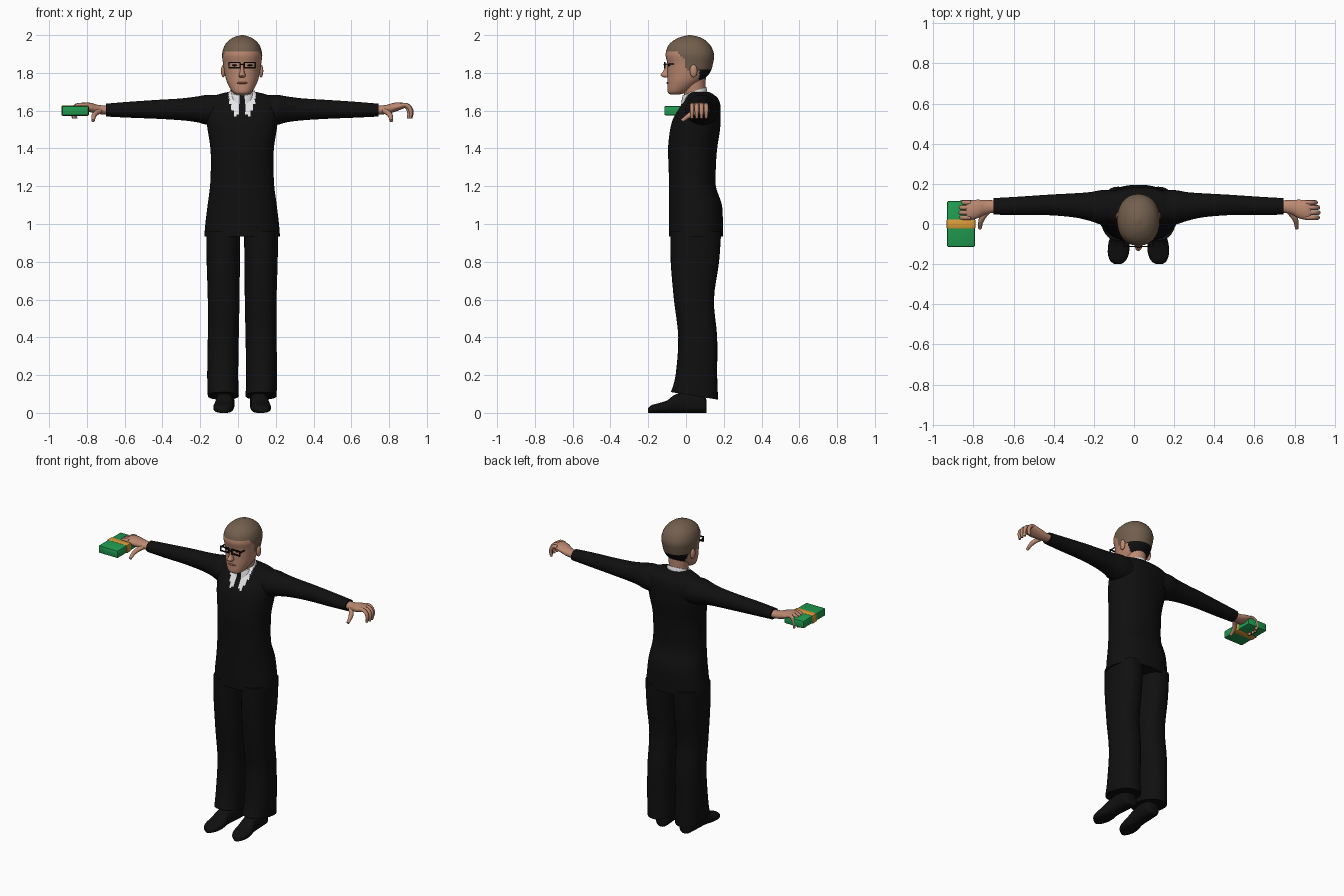
import bpy, bmesh, math
from mathutils import Vector, Matrix

old = bpy.data.objects.get("Cube")
if old:
    bpy.data.objects.remove(old, do_unlink=True)

CX = 0.022  # body's centre line


def material(name, r, g, b):
    m = bpy.data.materials.new(name)
    m.use_nodes = True
    m.diffuse_color = (r, g, b, 1)
    bsdf = next(n for n in m.node_tree.nodes if n.type == 'BSDF_PRINCIPLED')
    bsdf.inputs["Base Color"].default_value = (r, g, b, 1)
    bsdf.inputs["Roughness"].default_value = 0.8
    return m


SUIT = material("suit black", 0.005, 0.005, 0.005)
SHIRT = material("shirt white", 0.8, 0.8, 0.82)
SKIN = material("skin", 0.5, 0.25, 0.165)
LIPS = material("lips", 0.4, 0.16, 0.11)
HAIR = material("hair brown", 0.17, 0.115, 0.075)
GREEN = material("bundle green", 0.015, 0.33, 0.08)
BAND = material("band orange", 0.7, 0.33, 0.04)


def finish(name, bm, mats, rule=None, angle=50):
    bmesh.ops.recalc_face_normals(bm, faces=bm.faces[:])
    if rule:
        for f in bm.faces:
            f.material_index = rule(f.calc_center_median())
    me = bpy.data.meshes.new(name)
    bm.to_mesh(me)
    bm.free()
    for m in mats:
        me.materials.append(m)
    ob = bpy.data.objects.new(name, me)
    bpy.context.collection.objects.link(ob)
    bpy.ops.object.select_all(action='DESELECT')
    ob.select_set(True)
    bpy.context.view_layer.objects.active = ob
    bpy.ops.object.shade_smooth_by_angle(angle=math.radians(angle))
    return ob


def smooth_rings(rings, steps):
    """Catmull-Rom interpolation through the given sections."""
    out, n = [], len(rings)
    for i in range(n - 1):
        p = [Vector(rings[min(max(i + k, 0), n - 1)]) for k in (-1, 0, 1, 2)]
        for s in range(steps):
            t = s / steps
            out.append(p[1] + 0.5 * t * ((p[2] - p[0])
                       + t * (2 * p[0] - 5 * p[1] + 4 * p[2] - p[3])
                       + t * t * (3 * p[1] - p[0] - 3 * p[2] + p[3])))
    return out + [Vector(rings[-1])]


def loft(name, axis, rings, mats, seg=32, steps=4, power=2.0, rule=None, warp=None):
    """Skin rounded sections (position, centre a, centre b, radius a, radius b)."""
    bm, loops = bmesh.new(), []
    for t, a, b, ra, rb in smooth_rings(rings, steps):
        loop = []
        for k in range(seg):
            c, s = math.cos(math.tau * k / seg), math.sin(math.tau * k / seg)
            u = a + ra * math.copysign(abs(c) ** (2 / power), c)
            v = b + rb * math.copysign(abs(s) ** (2 / power), s)
            co = Vector({'x': (t, u, v), 'y': (u, t, v), 'z': (u, v, t)}[axis])
            loop.append(bm.verts.new(warp(co) if warp else co))
        loops.append(loop)
    for lo, hi in zip(loops, loops[1:]):
        for k in range(seg):
            j = (k + 1) % seg
            bm.faces.new((lo[k], lo[j], hi[j], hi[k]))
    bm.faces.new(loops[0])
    bm.faces.new(loops[-1])
    return finish(name, bm, mats, rule)


def ball(name, centre, radii, mat):
    bm = bmesh.new()
    bmesh.ops.create_uvsphere(bm, u_segments=16, v_segments=10, radius=1,
                              matrix=Matrix.LocRotScale(Vector(centre), None, Vector(radii)))
    return finish(name, bm, [mat])


def box(name, centre, size, mat, bevel=0.0):
    bm = bmesh.new()
    bmesh.ops.create_cube(bm, size=1, matrix=Matrix.LocRotScale(Vector(centre), None, Vector(size)))
    if bevel:
        bmesh.ops.bevel(bm, geom=bm.edges[:], offset=bevel, segments=2, affect='EDGES', profile=0.5)
    return finish(name, bm, [mat], angle=30)


def tube(name, points, radius, mat):
    """Tapered digit along a few points."""
    cu = bpy.data.curves.new(name, 'CURVE')
    cu.dimensions = '3D'
    cu.bevel_depth, cu.bevel_resolution, cu.use_fill_caps = radius, 3, True
    sp = cu.splines.new('BEZIER')
    sp.bezier_points.add(len(points) - 1)
    for i, (bp, co) in enumerate(zip(sp.bezier_points, points)):
        bp.co = co
        bp.radius = 0.65 if i == len(points) - 1 else 1
        bp.handle_left_type = bp.handle_right_type = 'AUTO'
    sp.resolution_u = 5
    cu.materials.append(mat)
    ob = bpy.data.objects.new(name, cu)
    bpy.context.collection.objects.link(ob)
    bpy.ops.object.select_all(action='DESELECT')
    ob.select_set(True)
    bpy.context.view_layer.objects.active = ob
    bpy.ops.object.convert(target='MESH')


# Jacket with the shirt opening and tie coloured on its chest
def chest_colour(c):
    dx = abs(c.x - CX)
    if c.y > 0.05 or c.z < 1.575:
        return 0
    if dx < 0.012 + 0.1 * (1.69 - c.z):
        return 0
    return 1 if dx < min(0.07, 0.045 + 0.35 * (c.z - 1.58)) else 0


body = [(.935, .0525, .2, .143), (1.0, .052, .195, .143), (1.1, .05, .183, .14),
        (1.2, .034, .17, .124), (1.3, .033, .166, .125), (1.4, .035, .168, .13),
        (1.5, .048, .183, .132), (1.56, .058, .19, .125), (1.62, .075, .198, .108),
        (1.66, .082, .185, .09), (1.685, .075, .13, .072), (1.7, .065, .07, .055)]
loft("jacket", 'z', [(z, CX, cy, rx, ry) for z, cy, rx, ry in body],
     [SUIT, SHIRT], seg=96, steps=6, power=2.2, rule=chest_colour)

# Neck and tilted collar
loft("neck", 'z', [(1.64, CX, .05, .06, .055), (1.7, CX, .045, .058, .058),
                   (1.78, CX, .035, .065, .07)], [SKIN])
loft("collar", 'z', [(1.65, CX, .045, .076, .072), (1.69, CX, .045, .07, .066),
                     (1.705, CX, .045, .066, .062)], [SUIT, SHIRT], seg=64,
     rule=lambda c: 0 if abs(c.x - CX) < .014 and c.y < .02 else 1,
     warp=lambda v: v + Vector((0, 0, .35 * (v.y - .05))))


# Head with hairline and dark nape coloured by region
def head_colour(c):
    if c.y > .07 and c.z < 1.82:
        return 2
    if c.y < -.05:
        line = 1.915
    elif c.y < 0:
        line = 1.915 - (c.y + .05) * 1.1
    else:
        line = 1.81
    return 1 if c.z > line else 0


skull = [(1.685, -.06, .028, .022), (1.7, -.045, .052, .052), (1.75, -.01, .08, .088),
         (1.8, .014, .093, .112), (1.85, .022, .101, .121), (1.9, .02, .106, .128),
         (1.95, .018, .09, .108), (1.985, .02, .052, .062), (2.0, .02, .006, .006)]
loft("head", 'z', [(z, CX, cy, rx, ry) for z, cy, rx, ry in skull],
     [SKIN, HAIR, SUIT], seg=64, steps=8, power=2.15, rule=head_colour)
loft("nose", 'z', [(1.775, CX, -.1, .012, .014), (1.787, CX, -.108, .018, .027),
                   (1.81, CX, -.1, .011, .02), (1.85, CX, -.095, .008, .01)], [SKIN], seg=16)
ball("mouth", (CX, -.094, 1.747), (.028, .01, .006), LIPS)
ball("chin", (CX, -.075, 1.71), (.032, .024, .018), SKIN)

# Glasses
box("glasses_bridge", (CX, -.117, 1.845), (.02, .006, .006), SUIT)
for s, side in ((1, "left"), (-1, "right")):
    gx = CX + s * .04
    for dz in (-.014, .014):
        box(side + "_rim_bar", (gx, -.112, 1.841 + dz), (.062, .007, .007), SUIT)
    for dx in (-.029, .029):
        box(side + "_rim_post", (gx + dx, -.112, 1.841), (.006, .007, .03), SUIT)
    box(side + "_glasses_temple", (CX + s * .072, -.088, 1.848), (.005, .05, .006), SUIT)
    ball(side + "_eye", (gx, -.091, 1.84), (.014, .008, .005), SUIT)
    ball(side + "_ear", (CX + s * .1, .04, 1.81), (.012, .02, .034), SKIN)

# Limbs, mirrored about the centre line
sleeve = [(.1, .085, 1.6, .08, .08), (.18, .083, 1.604, .086, .08), (.24, .087, 1.607, .072, .068),
          (.32, .093, 1.607, .06, .058), (.45, .095, 1.607, .051, .05),
          (.6, .09, 1.605, .046, .042), (.722, .088, 1.603, .041, .034)]
palm = [(.71, .088, 1.603, .03, .024), (.76, .084, 1.606, .035, .024),
        (.8, .075, 1.616, .046, .025), (.84, .069, 1.625, .049, .019), (.86, .068, 1.626, .04, .012)]
trouser = [(.09, .1, .045, .082, .125), (.2, .103, .055, .082, .11), (.4, .1, .062, .082, .103),
           (.6, .098, .042, .084, .106), (.8, .1, .047, .088, .128), (.96, .1, .052, .09, .134)]
shoe = [(.108, .035, .03, .07), (.095, .048, .044, .09), (.04, .055, .047, .11), (-.05, .05, .045, .1),
        (-.1, .032, .053, .066), (-.15, .024, .052, .05), (-.185, .018, .037, .04), (-.2, .015, .015, .025)]


def hem(v):
    if v.z < .19:
        v.z -= (v.y - .045) * .16 * (.19 - v.z) / .1
    return v


for s, side in ((1, "left"), (-1, "right")):
    loft(side + "_sleeve", 'x', [(CX + s * r[0], *r[1:]) for r in sleeve], [SUIT])
    loft(side + "_palm", 'x', [(CX + s * r[0], *r[1:]) for r in palm], [SKIN], seg=20)
    for i, name in enumerate(("index", "middle", "ring", "little")):
        y, reach = .032 + .025 * i, (0, .004, .002, -.01)[i]
        path = ((.835, y, 1.629), (.872 + reach, y, 1.627), (.892 + reach, y, 1.6), (.89 + reach, y, 1.558))
        tube(side + "_" + name + "_finger", [(CX + s * u, v, w) for u, v, w in path], .0115, SKIN)
    path = ((.75, .065, 1.602), (.782, .022, 1.578), (.79, -.022, 1.546))
    tube(side + "_thumb", [(CX + s * u, v, w) for u, v, w in path], .014, SKIN)
    loft(side + "_trouser_leg", 'z', [(z, CX + s * u, cy, rx, ry) for z, u, cy, rx, ry in trouser],
         [SUIT], power=2.3, warp=hem)
    loft(side + "_shoe", 'y', [(y, CX + s * (.055 + .035 + (.02 - y) * .06), h / 2, rx, h / 2)
                               for y, u, rx, h in shoe], [SUIT], seg=24, power=2.6)

# Banded bundle in the right hand
box("bundle", (-.862, 0, 1.6), (.14, .23, .05), GREEN, bevel=.008)
box("bundle_band", (-.862, 0, 1.6), (.146, .048, .056), BAND, bevel=.008)
